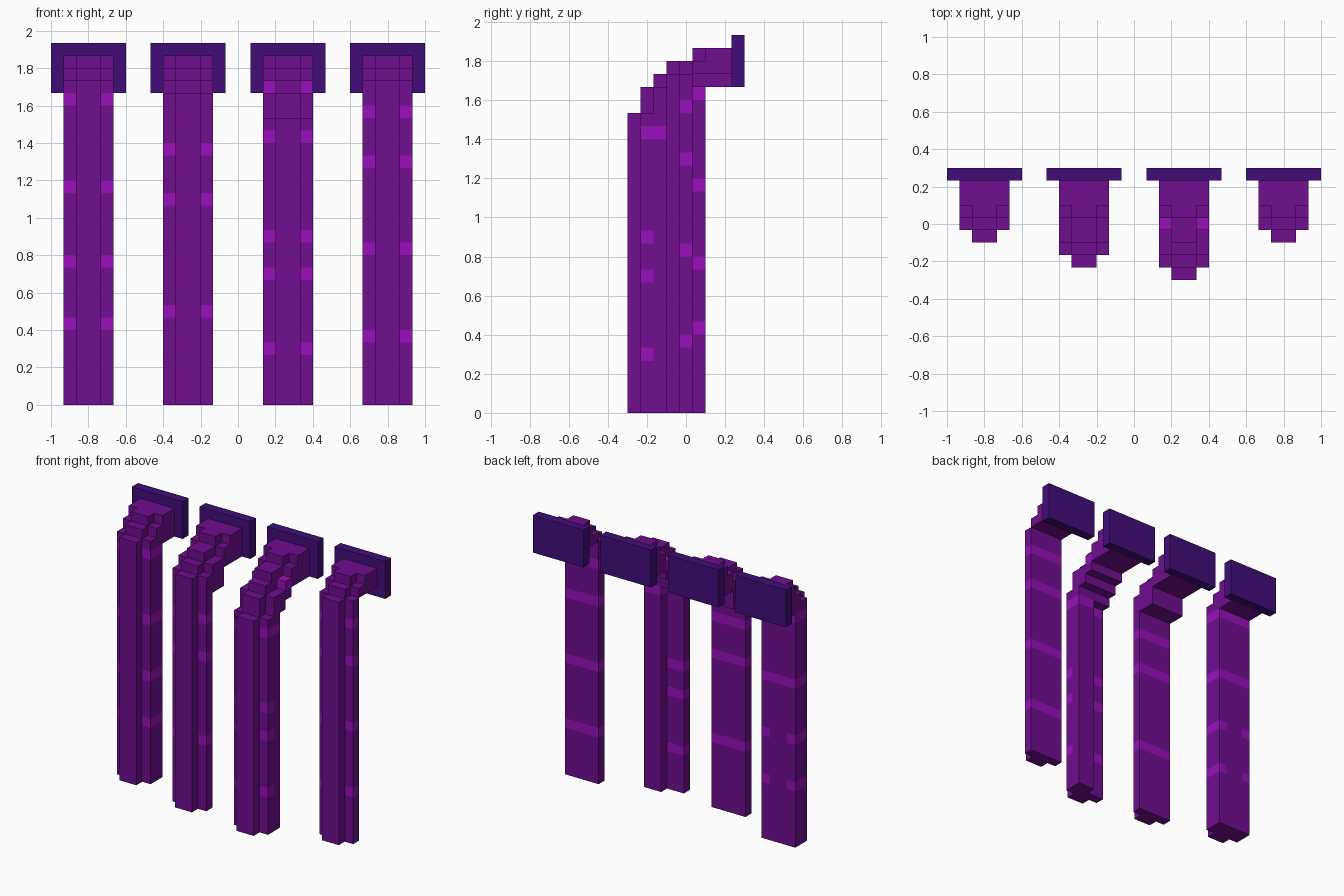
import bpy, bmesh, math
from mathutils import Vector

cube = bpy.data.objects.get("Cube")
if cube:
    bpy.data.objects.remove(cube, do_unlink=True)

U = 1 / 15      # side of one block
Y0 = -4.5       # front of row 0, in blocks


def material(name, rgb):
    m = bpy.data.materials.new(name)
    m.use_nodes = True
    m.diffuse_color = (*rgb, 1)
    m.node_tree.nodes["Principled BSDF"].inputs["Base Color"].default_value = (*rgb, 1)
    return m


PURPLE = material("purple", (0.162, 0.0044, 0.279))
BRIGHT = material("bright_violet", (0.323, 0.005, 0.503))
DARK = material("dark_indigo", (0.053, 0.004, 0.19))
DIRS = [Vector(d) for d in
        ((1, 0, 0), (-1, 0, 0), (0, 1, 0), (0, -1, 0), (0, 0, 1), (0, 0, -1))]


def block_mesh(name, cells, x_left, mats):
    """Skin a dict of {(x, row, layer): material index} with outer faces only."""
    bm = bmesh.new()
    cache = {}

    def vert(p):
        key = tuple(round(c) for c in p)
        if key not in cache:
            x, y, z = key
            cache[key] = bm.verts.new(((x_left + x) * U, (Y0 + y) * U, z * U))
        return cache[key]

    half = Vector((0.5, 0.5, 0.5))
    for cell, mat in cells.items():
        for d in DIRS:
            if tuple(int(a + b) for a, b in zip(cell, d)) in cells:
                continue
            a = Vector((d.y, d.z, d.x))
            b = d.cross(a)
            mid = Vector(cell) + half + d / 2
            corners = [mid + (a * s + b * t) / 2
                       for s, t in ((-1, -1), (1, -1), (1, 1), (-1, 1))]
            face = bm.faces.new([vert(c) for c in corners])
            face.material_index = mat
    # Merge flat areas of one colour
    bmesh.ops.dissolve_limit(bm, angle_limit=math.radians(1), verts=bm.verts[:],
                             edges=bm.edges[:], delimit={'MATERIAL'})
    mesh = bpy.data.meshes.new(name)
    bm.to_mesh(mesh)
    bm.free()
    for m in mats:
        mesh.materials.append(m)
    obj = bpy.data.objects.new(name, mesh)
    bpy.context.collection.objects.link(obj)


def pillar(name, centre, ridge, rows, bands, half_row=None):
    """rows: {row: (bottom, inner top, outer top)}; bands: {layer: banded rows}."""
    cells = {}

    def fill(xs, row, low, high):
        for x in xs:
            for z in range(low, high):
                cells[(x, row, z)] = 0

    fill((1, 2), ridge[0], 0, ridge[1])
    for row, (low, inner, outer) in rows.items():
        fill((1, 2), row, low, inner)
        fill((0, 3), row, low, outer)
    if half_row:
        fill((2, 3), half_row[0], 0, half_row[1])
    for (x, row, z) in cells:
        if row in bands.get(z, ()):
            cells[(x, row, z)] = 1
        elif x in (0, 3) and row + 0.5 in bands.get(z, ()):
            cells[(x, row, z)] = 1      # band on the outer columns only
    block_mesh(name + "_finger", cells, centre - 2, [PURPLE, BRIGHT])
    # Mounting plate behind the top
    plate = {(x, 8, z): 0 for x in range(6) for z in range(25, 29)}
    block_mesh(name + "_plate", plate, centre - 3, [DARK])


arm = (25, 28, 28)      # short horizontal arm that meets the plate

pillar("outer_right", -12, (3, 26),
       {4: (0, 27, 26), 5: (0, 28, 27), 6: arm, 7: arm},
       {24: (4, 5), 17: (4, 5), 11: (4, 5.5), 6: (4, 5.5)})

pillar("inner_right", -4, (1, 25),
       {2: (0, 26, 25), 3: (23, 27, 26), 4: (23, 27, 26), 5: (25, 28, 27),
        6: arm, 7: arm},
       {20: (2,), 16: (2,), 7: (2,)})

pillar("inner_left", 4, (0, 23),
       {1: (0, 25, 23), 2: (22, 26, 25), 3: (23, 27, 25), 4: (24, 27, 26),
        5: (25, 28, 27), 6: arm, 7: arm},
       {25: (4.5,), 21: (1, 2), 13: (1,), 10: (1,), 4: (1,)},
       half_row=(2, 22))

high_arm = (26, 28, 28)
pillar("outer_left", 12, (3, 26),
       {4: (0, 27, 26), 5: (26, 28, 27), 6: high_arm, 7: high_arm},
       {23: (4,), 19: (4,), 12: (4,), 5: (4,)})
